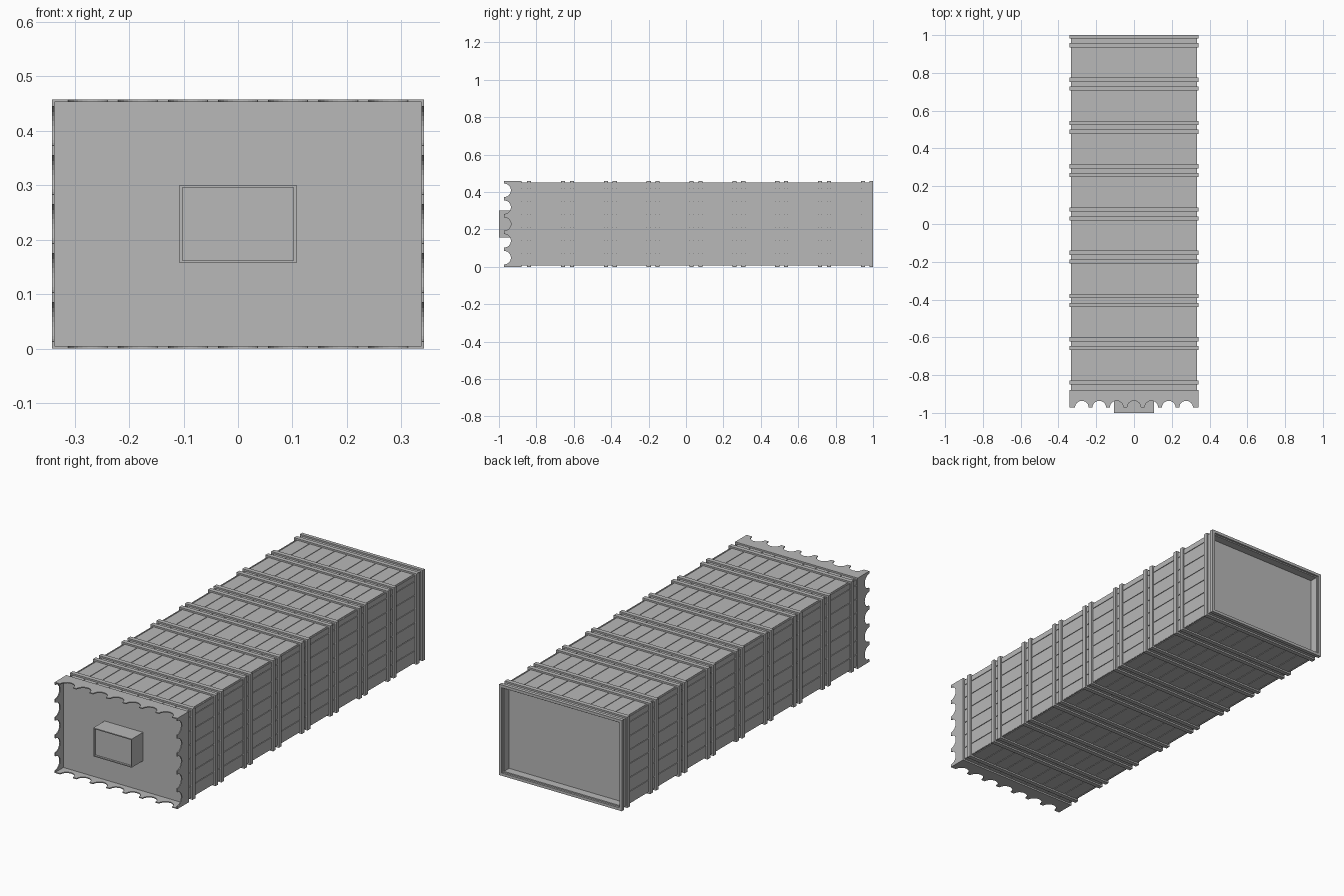
import bpy, bmesh, math

if "Cube" in bpy.data.objects:
    bpy.data.objects.remove(bpy.data.objects["Cube"])

grey = bpy.data.materials.new("plain grey")
grey.use_nodes = True
tone = (0.48, 0.48, 0.48, 1)
grey.diffuse_color = tone
grey.node_tree.nodes["Principled BSDF"].inputs["Base Color"].default_value = tone

W, H = 0.342, 0.458          # half width and full height over the bands
SKIN = 0.008                 # how far the bands stand out from the planks
MID = H / 2


def finish(bm, name):
    bmesh.ops.recalc_face_normals(bm, faces=bm.faces)
    mesh = bpy.data.meshes.new(name)
    bm.to_mesh(mesh)
    bm.free()
    mesh.materials.append(grey)
    obj = bpy.data.objects.new(name, mesh)
    bpy.context.collection.objects.link(obj)
    return obj


def add_box(bm, x0, x1, y0, y1, z0, z1):
    verts = bmesh.ops.create_cube(bm, size=1)["verts"]
    for v in verts:
        v.co.x = x1 if v.co.x > 0 else x0
        v.co.y = y1 if v.co.y > 0 else y0
        v.co.z = z1 if v.co.z > 0 else z0


def box(name, *bounds):
    bm = bmesh.new()
    add_box(bm, *bounds)
    return finish(bm, name)


def ring(name, half_w, half_h, y0, y1, t):
    """Rectangular hoop around the y axis, t thick."""
    bm = bmesh.new()
    loops = []
    for y, inset in ((y0, 0), (y1, 0), (y1, t), (y0, t)):
        a, b = half_w - inset, half_h - inset
        loops.append([bm.verts.new((sx * a, y, MID + sz * b))
                      for sx, sz in ((-1, -1), (1, -1), (1, 1), (-1, 1))])
    for i in range(4):
        p, q = loops[i], loops[(i + 1) % 4]
        for j in range(4):
            k = (j + 1) % 4
            bm.faces.new((p[j], p[k], q[k], q[j]))
    return finish(bm, name)


# Inner core, closed at both ends by recessed panels
core = SKIN + 0.004
box("core", -W + core, W - core, -0.89, 0.95, core, H - core)
box("front_panel", -W + 0.004, W - 0.004, -0.91, -0.88, 0.004, H - 0.004)

# Planks on all four sides, separated by narrow seams
gap = 0.0015
top_seams = [-W + SKIN] + [s for s in (0.07 * i + 0.035 * (1 if i >= 0 else -1)
             + (0.01 if i >= 0 else -0.01) - (0 if i >= 0 else -0.07)
             for i in range(-5, 5)) if abs(s) < W - 0.012] + [W - SKIN]
side_seams = [SKIN] + [0.07 * i for i in range(1, 7)] + [H - SKIN]

bm = bmesh.new()
for a, b in zip(top_seams, top_seams[1:]):
    for z0, z1 in ((SKIN, core + 0.002), (H - core - 0.002, H - SKIN)):
        add_box(bm, a + gap, b - gap, -0.88, 0.96, z0, z1)
finish(bm, "top_and_bottom_planks")

bm = bmesh.new()
for a, b in zip(side_seams, side_seams[1:]):
    for x0, x1 in ((-W + SKIN, -W + core + 0.002), (W - core - 0.002, W - SKIN)):
        add_box(bm, x0, x1, -0.88, 0.96, a + gap, b - gap)
finish(bm, "side_planks")

# Pairs of raised bands along the length
for k in range(-4, 5):
    for offset in (0.03, 0.077):
        y = 0.229 * k + offset
        if y > -0.86:
            ring("band", W, MID, y - 0.011, min(y + 0.011, 1), 0.014)

# Stepped wall joining the last two bands at the back
ring("back_wall", W - SKIN, MID - SKIN, 0.94, 0.99, 0.012)

# Front collar with scalloped edges
BACK, FRONT, R, THICK = -0.88, -0.972, 0.036, 0.005


def scalloped_plate(name, half, count, pitch, place):
    outline = [(half, BACK), (-half, BACK), (-half, FRONT)]
    for i in range(count):
        c = (i - (count - 1) / 2) * pitch
        for s in range(13):
            a = math.pi * s / 12
            outline.append((c - R * math.cos(a), FRONT + R * math.sin(a)))
    outline.append((half, FRONT))
    bm = bmesh.new()
    inner = [bm.verts.new(place(u, y, 0)) for u, y in outline]
    outer = [bm.verts.new(place(u, y, THICK)) for u, y in outline]
    bm.faces.new(inner)
    bm.faces.new(outer)
    for i in range(len(outline)):
        j = (i + 1) % len(outline)
        bm.faces.new((inner[i], inner[j], outer[j], outer[i]))
    finish(bm, name)


scalloped_plate("collar_top", W, 7, 0.092, lambda u, y, d: (u, y, H - d))
scalloped_plate("collar_bottom", W, 7, 0.092, lambda u, y, d: (u, y, d))
scalloped_plate("collar_left", MID, 5, 0.09, lambda u, y, d: (W - d, y, MID + u))
scalloped_plate("collar_right", MID, 5, 0.09, lambda u, y, d: (d - W, y, MID + u))

# Block on the front panel with a thin raised rim
box("front_block", -0.105, 0.105, -0.99, -0.9, 0.16, 0.3)
ring("front_block_rim", 0.107, 0.072, -1.0, -0.9, 0.005)
